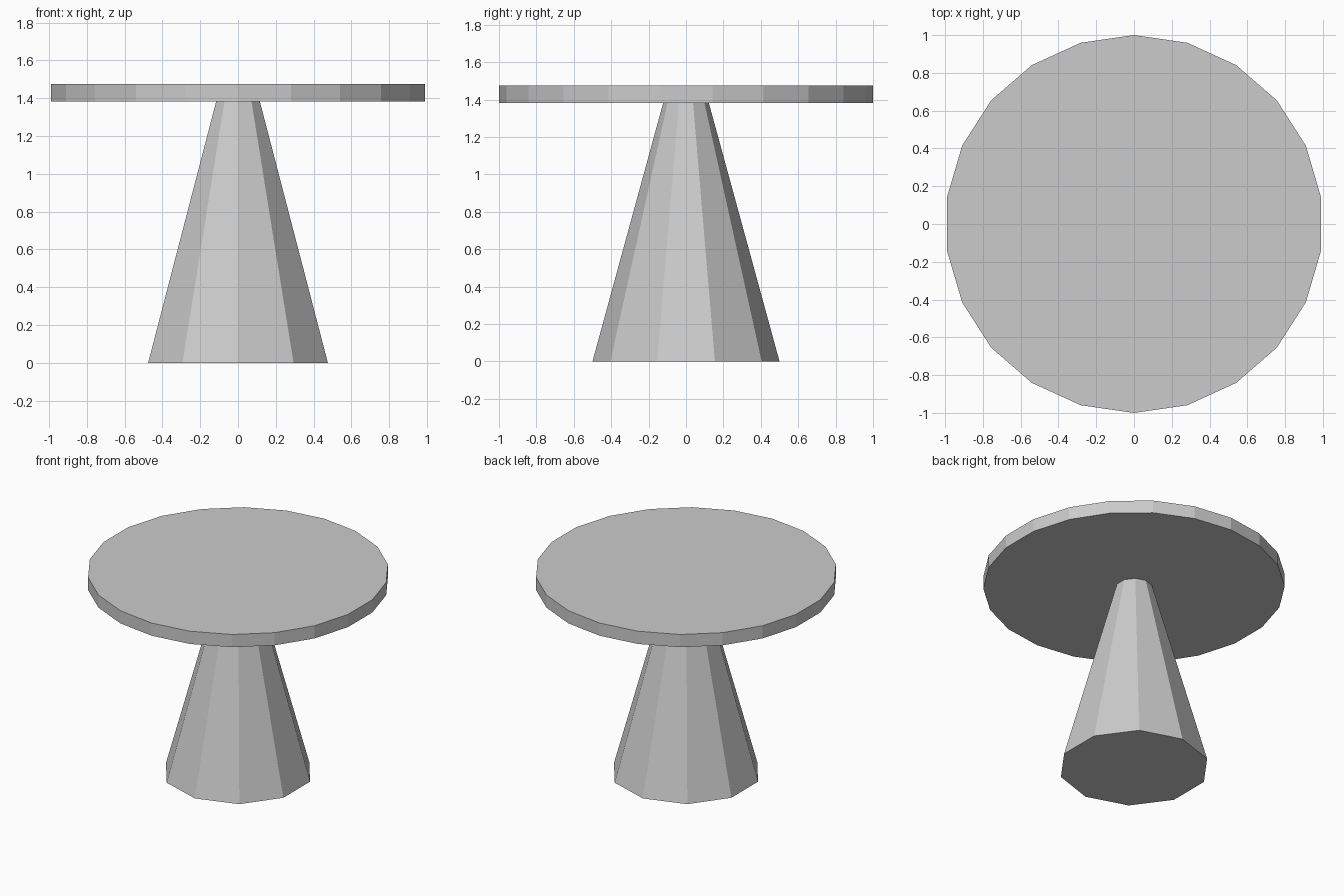
import bpy

if "Cube" in bpy.data.objects:
    bpy.data.objects.remove(bpy.data.objects["Cube"])


def tapered_prism(name, sides, bottom_radius, top_radius, z0, z1):
    """Flat-shaded closed frustum with a corner pointing along +y."""
    bpy.ops.mesh.primitive_cone_add(
        vertices=sides, radius1=bottom_radius, radius2=top_radius,
        depth=z1 - z0, end_fill_type='NGON', location=(0, 0, (z0 + z1) / 2))
    obj = bpy.context.object
    obj.name = obj.data.name = name
    return obj


TOP_UNDERSIDE = 1.382

# Ten-sided tapered pedestal
tapered_prism("pedestal", 10, 0.5, 0.122, 0.0, TOP_UNDERSIDE)

# Round tabletop with 22 sides
tapered_prism("tabletop", 22, 1.0, 1.0, TOP_UNDERSIDE, 1.475)
